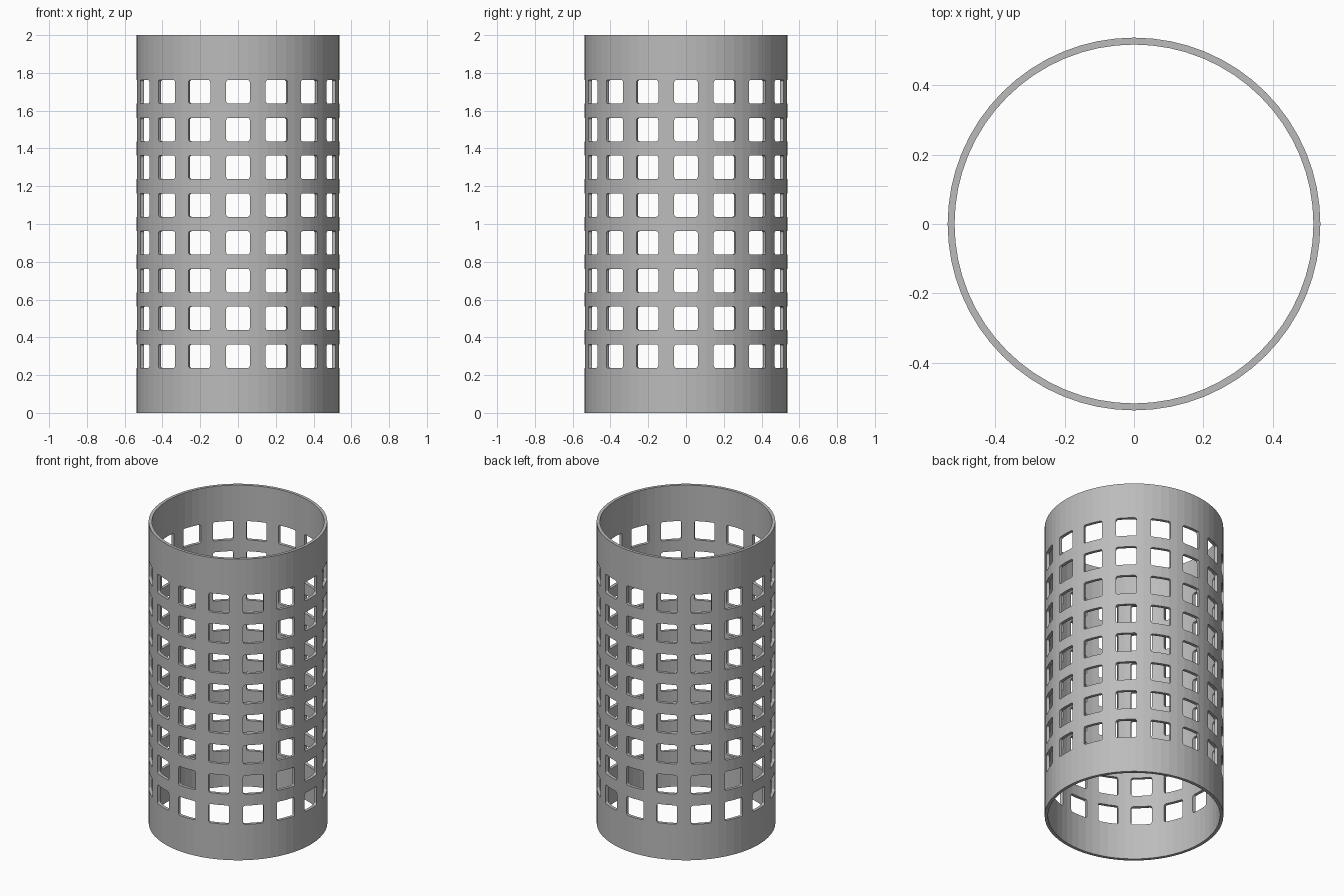
import bpy, bmesh
from math import cos, sin, pi
from mathutils import Matrix

cube = bpy.data.objects.get("Cube")
if cube:
    bpy.data.objects.remove(cube, do_unlink=True)

OUTER, INNER, HEIGHT, SIDES = 0.538, 0.518, 2.0, 64
COLUMNS, ROWS, HOLE, CORNER = 16, 8, 0.125, 0.012

grey = bpy.data.materials.new("plain grey")
grey.use_nodes = True
colour = (0.5, 0.5, 0.5, 1)
grey.diffuse_color = colour
grey.node_tree.nodes["Principled BSDF"].inputs["Base Color"].default_value = colour


def make_object(name, bm):
    bmesh.ops.recalc_face_normals(bm, faces=bm.faces)
    mesh = bpy.data.meshes.new(name)
    bm.to_mesh(mesh)
    bm.free()
    mesh.materials.append(grey)
    obj = bpy.data.objects.new(name, mesh)
    bpy.context.collection.objects.link(obj)
    return obj


# Tube wall: a rectangular section carried round the axis
bm = bmesh.new()
section = [(OUTER, 0), (OUTER, HEIGHT), (INNER, HEIGHT), (INNER, 0)]
rings = []
for i in range(SIDES):
    a = 2 * pi * i / SIDES
    rings.append([bm.verts.new((r * cos(a), r * sin(a), z)) for r, z in section])
for i in range(SIDES):
    here, after = rings[i], rings[(i + 1) % SIDES]
    for j in range(4):
        k = (j + 1) % 4
        bm.faces.new((here[j], after[j], after[k], here[k]))
tube = make_object("perforated_tube", bm)

# Rounded square punches, one per window
bm = bmesh.new()
outline = []
for corner in range(4):
    for step in range(4):
        a = pi / 2 * (corner + step / 3)
        mid = pi / 2 * corner + pi / 4
        reach = (HOLE / 2 - CORNER) * 2 ** 0.5
        outline.append((reach * cos(mid) + CORNER * cos(a),
                        reach * sin(mid) + CORNER * sin(a)))
for column in range(COLUMNS):
    turn = Matrix.Rotation(2 * pi * column / COLUMNS, 4, 'Z')
    for row in range(ROWS):
        place = turn @ Matrix.Translation((0, 0, 0.3 + 0.2 * row))
        near, far = [[bm.verts.new(place @ Matrix.Translation((x, y, z)).translation)
                      for y, z in outline] for x in (INNER - 0.05, OUTER + 0.05)]
        bm.faces.new(near)
        bm.faces.new(far)
        for j in range(len(outline)):
            k = (j + 1) % len(outline)
            bm.faces.new((near[j], near[k], far[k], far[j]))
punches = make_object("window_punches", bm)
punches.hide_render = True

# Cut the windows, then drop the punches
cut = tube.modifiers.new("windows", 'BOOLEAN')
cut.operation = 'DIFFERENCE'
cut.solver = 'EXACT'
cut.object = punches
bpy.context.view_layer.objects.active = tube
tube.select_set(True)
bpy.ops.object.modifier_apply(modifier=cut.name)
bpy.data.objects.remove(punches, do_unlink=True)
